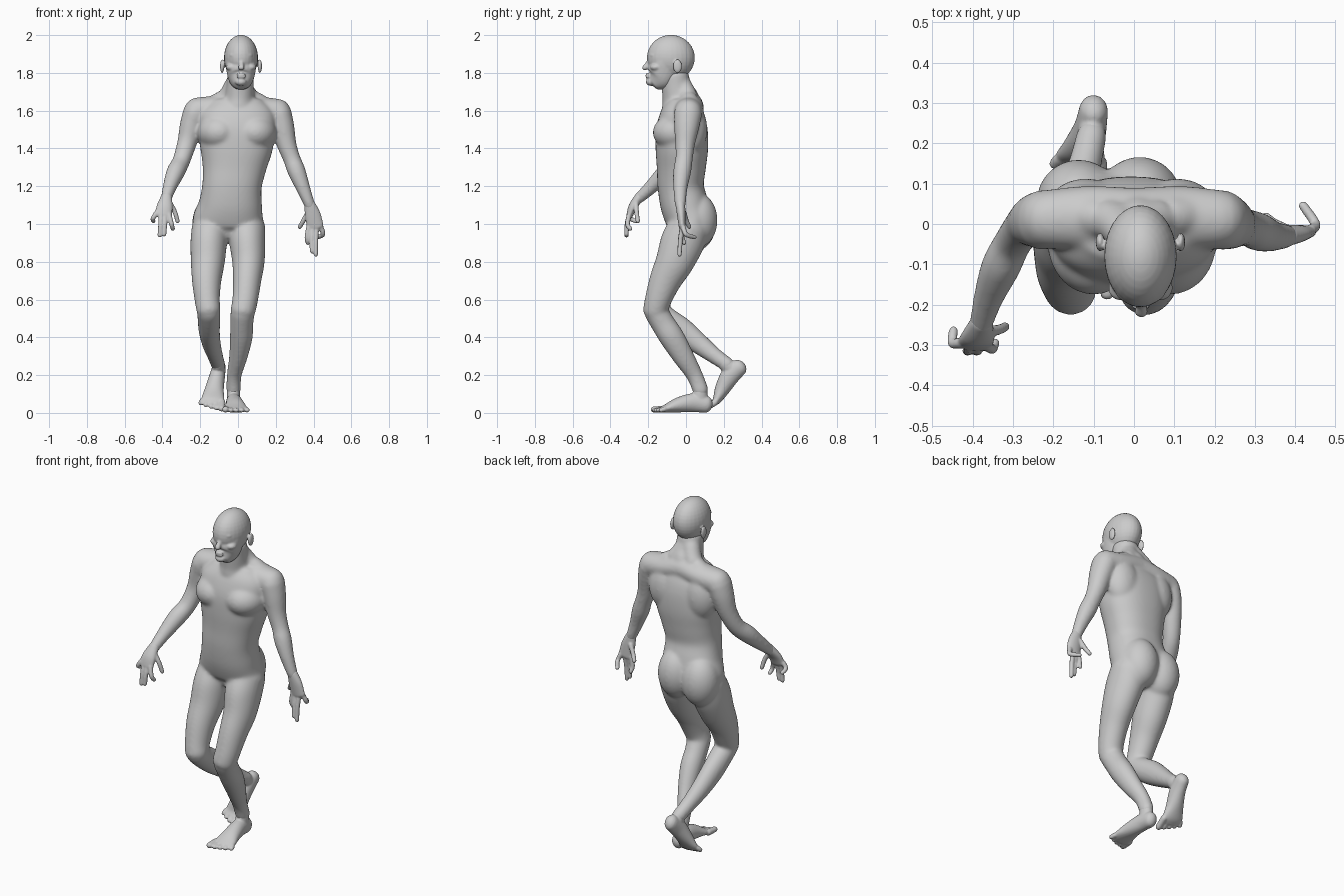
import bpy, bmesh, math
from mathutils import Vector, Matrix

bm = bmesh.new()


def spline(rows, steps):
    # Catmull-Rom through (x, y, z, ra, rb) rows
    rows = [tuple(r) if len(r) == 5 else (*r, r[3]) for r in rows]
    pts = [rows[0]] + rows + [rows[-1]]
    out = []
    for i in range(1, len(pts) - 2):
        a, b, c, d = pts[i - 1:i + 3]
        for k in range(steps):
            t = k / steps
            out.append([0.5 * (2 * q + (r - p) * t + (2 * p - 5 * q + 4 * r - s) * t * t
                               + (3 * q - p - 3 * r + s) * t ** 3) for p, q, r, s in zip(a, b, c, d)])
    return out + [list(rows[-1])]


def tube(rows, mat=None, n=2.0, cap=1.0, segs=28, steps=5):
    # Lofted limb with elliptical sections and domed ends
    pts = spline(rows, steps)
    pos = [Vector(p[:3]) for p in pts]
    tan = [(pos[min(i + 1, len(pos) - 1)] - pos[max(i - 1, 0)]).normalized() for i in range(len(pos))]
    secs = [(pos[i], tan[i], pts[i][3], pts[i][4]) for i in range(len(pos))]

    def dome(i, sign):
        h = min(secs[i][2:]) * cap
        return [(pos[i] + tan[i] * sign * h * math.sin(a), tan[i], secs[i][2] * math.cos(a), secs[i][3] * math.cos(a))
                for a in (0.4, 0.8, 1.15, 1.42)]
    secs = dome(0, -1)[::-1] + secs + dome(-1, 1)
    rings = []
    for c, t, ra, rb in secs:
        ref = Vector((0, 1, 0)) if abs(t.x) > 0.85 else Vector((1, 0, 0))
        u = (ref - t * ref.dot(t)).normalized()
        v = t.cross(u)
        ring = []
        for k in range(segs):
            a = 2 * math.pi * k / segs
            ca, sa = math.cos(a), math.sin(a)
            p = c + u * ra * math.copysign(abs(ca) ** (2 / n), ca) + v * rb * math.copysign(abs(sa) ** (2 / n), sa)
            ring.append(bm.verts.new(mat @ p if mat else p))
        rings.append(ring)
    faces = [bm.faces.new(rings[0][::-1]), bm.faces.new(rings[-1])]
    for r, s in zip(rings, rings[1:]):
        for k in range(segs):
            j = (k + 1) % segs
            faces.append(bm.faces.new((r[k], r[j], s[j], s[k])))
    bmesh.ops.recalc_face_normals(bm, faces=faces)


def blob(c, r):
    bmesh.ops.create_uvsphere(bm, u_segments=28, v_segments=18, radius=1,
                              matrix=Matrix.Translation(c) @ Matrix.Diagonal((*r, 1)))


def fuse(name, voxel, smooth):
    # Turn the collected parts into one smooth skin
    global bm
    me = bpy.data.meshes.new(name)
    bm.to_mesh(me)
    bm.free()
    bm = bmesh.new()
    ob = bpy.data.objects.new(name, me)
    bpy.context.collection.objects.link(ob)
    rm = ob.modifiers.new("fuse", 'REMESH')
    rm.mode = 'VOXEL'
    rm.voxel_size = voxel
    rm.use_smooth_shade = True
    sm = ob.modifiers.new("soften", 'SMOOTH')
    sm.factor = .5
    sm.iterations = smooth


# Torso
tube([(-.05, .02, .94, .11, .09), (-.053, .02, 1.0, .185, .117), (-.04, -.008, 1.1, .168, .126),
      (-.032, -.028, 1.2, .157, .122), (-.02, -.025, 1.3, .169, .13), (-.01, -.022, 1.4, .192, .139),
      (-.004, -.022, 1.5, .202, .137), (0, -.018, 1.58, .197, .118), (0, -.01, 1.635, .15, .092)],
     n=2.3, cap=.4, segs=48)
# Shoulder girdle
tube([(-.215, .012, 1.6, .073, .07), (-.11, .015, 1.615, .08, .066), (.003, .01, 1.63, .08, .07),
      (.11, .015, 1.61, .08, .066), (.21, .012, 1.593, .073, .07)])
# Chest, shoulder blades and buttocks
for x in (-.1, .09):
    blob((x, -.045, 1.485), (.115, .131, .1))
    blob((x * 1.2, .03, 1.5), (.1, .083, .14))
blob((-.137, .055, 1.005), (.105, .105, .145))
blob((.014, .06, 1.02), (.105, .107, .145))
# Trapezius and neck
for s in (-1, 1):
    tube([(s * .12, .02, 1.635, .05), (s * .055, .008, 1.675, .052), (s * .02, -.022, 1.74, .05)])
tube([(.003, -.022, 1.6, .1, .1), (.007, -.03, 1.66, .083, .1), (.011, -.05, 1.72, .073, .08),
      (.014, -.06, 1.79, .07, .074)], cap=.5)
# Arms
tube([(-.225, .01, 1.588, .067, .075), (-.248, .008, 1.52, .061, .066), (-.27, -.005, 1.43, .052),
      (-.3, -.045, 1.335, .047), (-.33, -.105, 1.275, .049), (-.36, -.18, 1.2, .038), (-.38, -.25, 1.135, .029)])
tube([(.218, .01, 1.583, .067, .075), (.238, .003, 1.51, .061, .066), (.258, -.005, 1.42, .052),
      (.285, -.01, 1.345, .046), (.31, -.02, 1.28, .048), (.345, -.03, 1.19, .038), (.38, -.03, 1.1, .029)])
# Legs
tube([(-.145, .015, .98, .1, .11), (-.155, -.02, .9, .097, .116), (-.16, -.06, .8, .09, .102),
      (-.166, -.11, .7, .078, .085), (-.163, -.147, .6, .067, .071), (-.156, -.164, .545, .064, .064)], cap=.8)
tube([(-.155, -.155, .535, .062, .062), (-.153, -.09, .485, .06, .066), (-.152, -.02, .435, .056, .067),
      (-.14, .07, .365, .049, .055), (-.12, .155, .3, .041, .043), (-.105, .22, .255, .038, .039)])
tube([(.045, .015, .98, .1, .11), (.05, -.02, .9, .095, .116), (.055, -.06, .8, .086, .102),
      (.048, -.11, .7, .075, .085), (.038, -.147, .6, .068, .071), (.026, -.162, .54, .066, .066)], cap=.8)
tube([(.024, -.155, .53, .064, .064), (.02, -.12, .47, .061, .064), (.017, -.075, .4, .06, .066),
      (.002, -.015, .3, .049, .057), (-.02, .045, .2, .039, .044), (-.023, .077, .12, .038, .042)])
fuse("body", .0075, 18)

# Head: cranium, jaw, chin, lips, brow, nose, cheeks, ears
blob((.016, -.08, 1.88), (.09, .127, .121))
tube([(.016, -.168, 1.742, .042, .04), (.016, -.138, 1.77, .066, .072), (.016, -.12, 1.81, .077, .084),
      (.016, -.11, 1.86, .084, .076), (.016, -.105, 1.9, .08, .08)], cap=.3, n=2.2)
blob((.016, -.186, 1.752), (.03, .026, .021))
for z in (1.779, 1.791):
    blob((.017, -.202, z), (.025, .013, .008))
blob((.016, -.17, 1.893), (.062, .03, .018))
tube([(.018, -.187, 1.885, .011), (.018, -.2, 1.855, .011), (.018, -.217, 1.828, .017, .015)])
for s in (-1, 1):
    blob((.016 + s * .1, -.045, 1.835), (.011, .024, .037))
    blob((.016 + s * .05, -.158, 1.83), (.03, .032, .02))
fuse("head", .005, 5)


# Hands
def hand(palm, fingers):
    tube(palm)
    for f in fingers:
        tube([(*p, .0138 - .001 * i) for i, p in enumerate(f)], segs=14)


hand([(-.378, -.245, 1.145, .029, .025), (-.388, -.28, 1.095, .042, .023), (-.395, -.297, 1.05, .046, .018)],
     [[(-.36, -.265, 1.11), (-.335, -.262, 1.065), (-.32, -.255, 1.015)],
      [(-.365, -.3, 1.05), (-.352, -.31, 1.0), (-.345, -.295, .975)],
      [(-.388, -.3, 1.05), (-.387, -.312, 1.0), (-.391, -.315, .945)],
      [(-.408, -.3, 1.05), (-.41, -.312, 1.0), (-.414, -.315, .94)],
      [(-.43, -.295, 1.06), (-.45, -.295, 1.03), (-.448, -.265, 1.015)]])
hand([(.38, -.03, 1.105, .029, .025), (.395, -.025, 1.05, .042, .023), (.41, -.02, .985, .044, .018)],
     [[(.37, -.01, 1.06), (.345, .003, 1.015), (.327, .018, .985)],
      [(.375, -.02, .985), (.365, -.02, .93), (.37, -.01, .9)],
      [(.395, -.02, .98), (.39, -.03, .92), (.392, -.034, .855)],
      [(.415, -.02, .98), (.412, -.03, .91), (.412, -.034, .838)],
      [(.438, -.015, .985), (.45, .0, .945), (.42, .045, .93)]])
fuse("hands", .005, 4)


# Feet, built around the ankle with toes along -y
def foot(mat, side, bend):
    def flex(rows):
        return [(x * side, y, z + bend * max(0, -y - .17), ra, rb) for x, y, z, ra, rb in rows]
    tube([(0, -.005, .02, .034, .038), (0, -.008, -.04, .034, .045)], mat)
    tube(flex([(0, .025, -.055, .036, .045), (0, -.04, -.046, .041, .05), (.004, -.12, -.058, .05, .04),
               (.004, -.18, -.075, .062, .024), (.004, -.21, -.083, .06, .016)]), mat)
    for i in range(5):
        x, r = -.048 + .0265 * i, .018 if i == 0 else .014
        tip = -.25 + .004 * i + .0012 * i * i
        tube(flex([(x, -.195, -.08, r, r), (x * 1.1, tip, -.1 + r, r, r * .9)]), mat, segs=14)


foot(Matrix.Translation((-.024, .08, .1)) @ Matrix.Rotation(.04, 4, 'Z'), 1, 0)
foot(Matrix.Translation((-.104, .222, .255)) @ Matrix.Rotation(math.radians(51), 4, 'X')
     @ Matrix.Rotation(-.14, 4, 'Z'), -1, .35)
fuse("feet", .005, 5)

# Eyes
for name, s in (("right_eye", -1), ("left_eye", 1)):
    bpy.ops.mesh.primitive_uv_sphere_add(segments=20, ring_count=12, radius=.013,
                                         location=(.016 + s * .034, -.168, 1.864))
    eye = bpy.context.object
    eye.name = name
    bpy.ops.object.shade_smooth()
